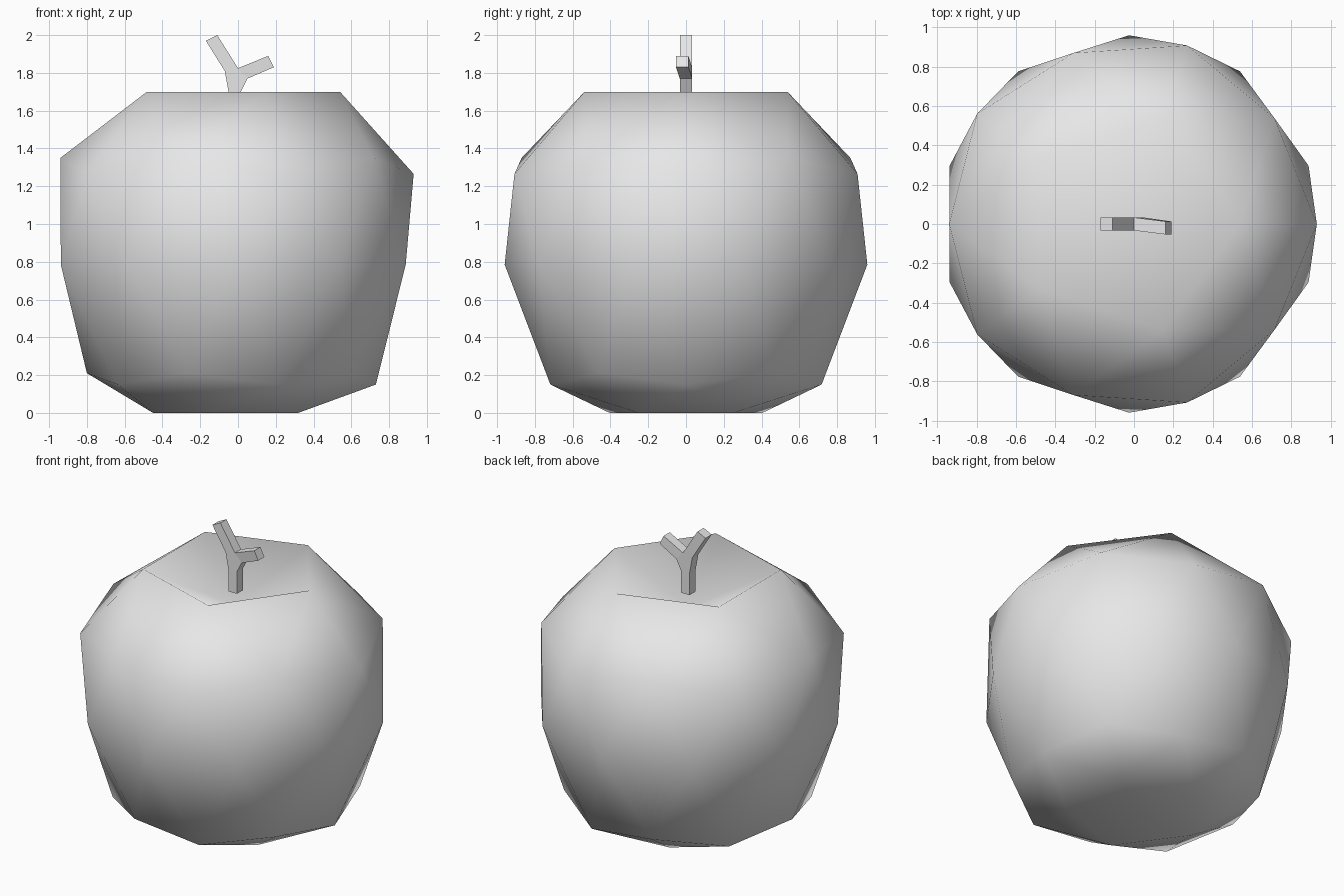
import bpy
import bmesh

if "Cube" in bpy.data.objects:
    bpy.data.objects.remove(bpy.data.objects["Cube"], do_unlink=True)

AXIS_X = -0.025


def make_material(name, colour):
    mat = bpy.data.materials.new(name)
    mat.use_nodes = True
    mat.diffuse_color = colour
    mat.node_tree.nodes["Principled BSDF"].inputs["Base Color"].default_value = colour
    return mat


def add_object(name, bm, mat, smooth):
    bmesh.ops.recalc_face_normals(bm, faces=bm.faces)
    for face in bm.faces:
        face.smooth = smooth
    mesh = bpy.data.meshes.new(name)
    bm.to_mesh(mesh)
    bm.free()
    mesh.materials.append(mat)
    obj = bpy.data.objects.new(name, mesh)
    bpy.context.collection.objects.link(obj)
    return obj


grey = make_material("plain grey", (0.8, 0.8, 0.8, 1.0))

# Fruit body: low-poly ico sphere, each ring reshaped as (sphere z, radius, height)
rings = [
    (1.0, 0.0, 1.45),        # dimple under the stem
    (0.851, 0.565, 1.70),
    (0.526, 0.915, 1.35),
    (0.447, 0.955, 1.265),
    (0.0, 0.96, 0.785),
    (-0.447, 0.775, 0.21),
    (-0.526, 0.755, 0.15),
    (-0.851, 0.425, 0.0),
    (-1.0, 0.0, 0.07),       # shallow dimple underneath
]
bm = bmesh.new()
bmesh.ops.create_icosphere(bm, subdivisions=2, radius=1.0)
for v in bm.verts:
    _, radius, height = min(rings, key=lambda r: abs(r[0] - v.co.z))
    flat = v.co.xy
    if radius > 0:
        flat = flat.normalized() * radius
    else:
        flat = flat * 0
    v.co = (flat.x + AXIS_X, flat.y, height)
add_object("fruit_body", bm, grey, True)

# Forked stem: flat outline thickened front to back
outline = [(-0.05, 1.55), (0.015, 1.55), (0.015, 1.70), (0.05, 1.77),
           (0.19, 1.83), (0.16, 1.89), (0.0, 1.825), (-0.11, 2.0),
           (-0.17, 1.97), (-0.07, 1.81), (-0.05, 1.70)]
sections = [(0, 1, 2, 10), (10, 2, 3, 6, 9), (6, 7, 8, 9), (3, 4, 5, 6)]
bm = bmesh.new()
points = [bm.verts.new((x, -0.033, z)) for x, z in outline]
front = [bm.faces.new([points[i] for i in s]) for s in sections]
back = bmesh.ops.extrude_face_region(bm, geom=front, use_keep_orig=True)
for item in back["geom"]:
    if isinstance(item, bmesh.types.BMVert):
        item.co.y += 0.066
for v in bm.verts:
    if v.co.x > 0.1:         # short twig leans forward
        v.co.y -= 0.02
add_object("forked_stem", bm, grey, False)
